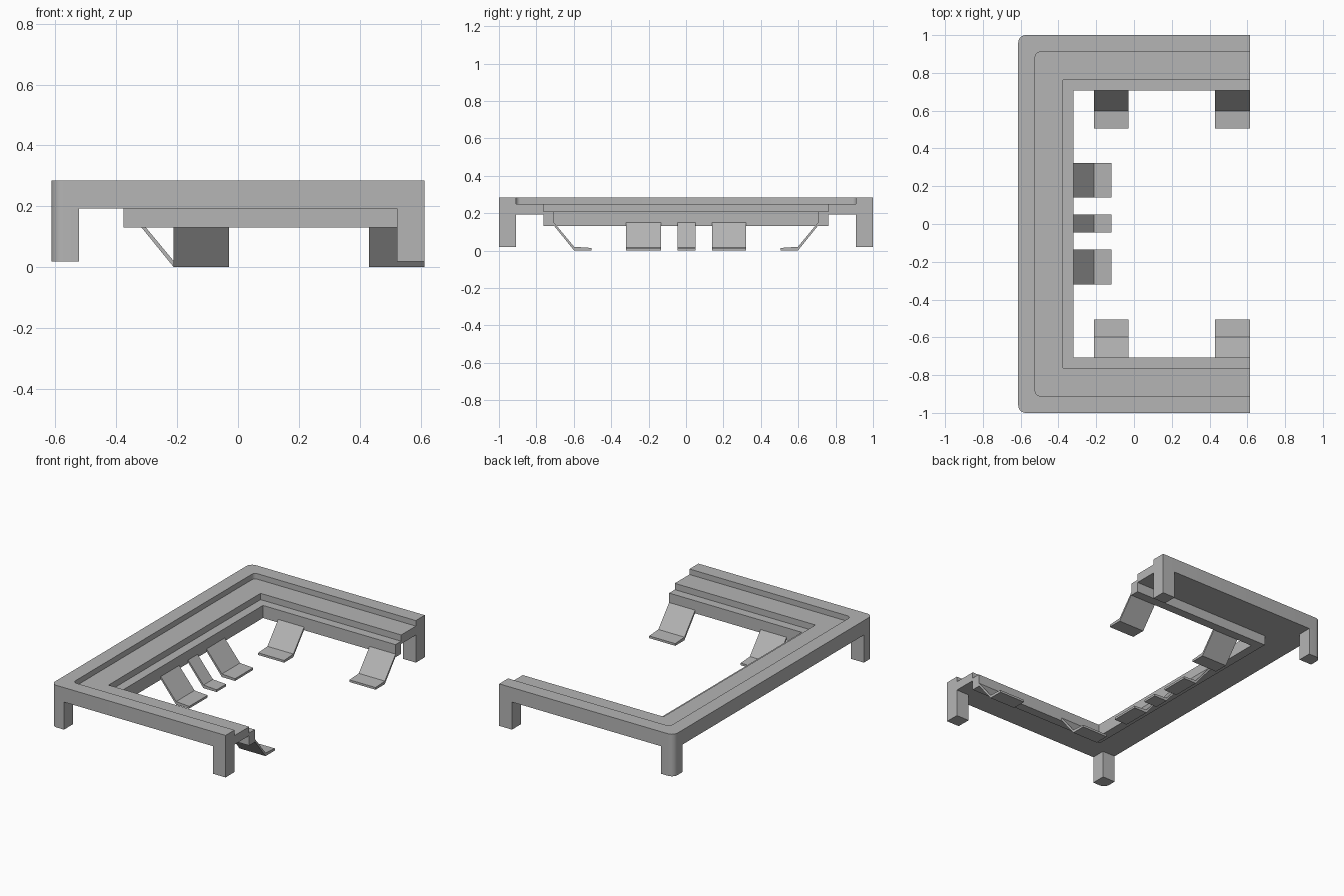
import bpy, bmesh, math

if "Cube" in bpy.data.objects:
    bpy.data.objects.remove(bpy.data.objects["Cube"])

X, Y = 0.613, 1.0     # half extents of the frame
SEG = 6               # segments per rounded corner

grey = bpy.data.materials.new("dark_grey")
grey.diffuse_color = (0.46, 0.46, 0.46, 1)
grey.use_nodes = True
grey.node_tree.nodes["Principled BSDF"].inputs["Base Color"].default_value = grey.diffuse_color


def finish(bm, name, smooth=False):
    bmesh.ops.remove_doubles(bm, verts=bm.verts, dist=1e-5)
    bmesh.ops.recalc_face_normals(bm, faces=bm.faces)
    me = bpy.data.meshes.new(name)
    bm.to_mesh(me)
    bm.free()
    me.materials.append(grey)
    ob = bpy.data.objects.new(name, me)
    bpy.context.collection.objects.link(ob)
    if smooth:
        bpy.ops.object.select_all(action='DESELECT')
        ob.select_set(True)
        bpy.context.view_layer.objects.active = ob
        bpy.ops.object.shade_smooth_by_angle(angle=math.radians(30))
    return ob


def corner(d, r):
    """Rounded corner at (-x, +y), inset by d, running from +y side to -x side."""
    cx, cy = -X + d + r, Y - d - r
    return [(cx + r * math.cos(a), cy + r * math.sin(a))
            for a in (math.pi / 2 * (1 + i / SEG) for i in range(SEG + 1))]


def prism(name, pts, to3d, a, b, smooth=False):
    """Extrude a 2D outline between a and b; to3d maps (u, v, w) to space."""
    bm = bmesh.new()
    lo = [bm.verts.new(to3d(u, v, a)) for u, v in pts]
    hi = [bm.verts.new(to3d(u, v, b)) for u, v in pts]
    n = len(pts)
    bm.faces.new(lo)
    bm.faces.new(hi)
    for i in range(n):
        j = (i + 1) % n
        bm.faces.new((lo[i], lo[j], hi[j], hi[i]))
    return finish(bm, name, smooth)


# U-shaped frame: stepped profile (inset, z, corner radius) swept round three sides
profile = [(0, 0.193, 0.04), (0, 0.285, 0.04), (0.09, 0.285, 0.025),
           (0.09, 0.25, 0.025), (0.237, 0.25, 0), (0.237, 0.21, 0),
           (0.294, 0.21, 0), (0.294, 0.13, 0), (0.237, 0.13, 0),
           (0.237, 0.193, 0)]
bm = bmesh.new()
loops = []
for d, z, r in profile:
    half = [(X, Y - d)] + corner(d, r)
    path = half + [(x, -y) for x, y in reversed(half)]
    loops.append([bm.verts.new((x, y, z)) for x, y in path])
for i, la in enumerate(loops):
    lb = loops[(i + 1) % len(loops)]
    for k in range(len(la) - 1):
        bm.faces.new((la[k], la[k + 1], lb[k + 1], lb[k]))
for end in (0, -1):
    bm.faces.new([l[end] for l in loops])
finish(bm, "frame", True)

# Four corner legs
t = 0.09
rounded = corner(0, 0.04) + [(-X, Y - t), (-X + t, Y - t), (-X + t, Y)]
square = [(X - t, Y - t), (X, Y - t), (X, Y), (X - t, Y)]
for s, side in ((1, "back"), (-1, "front")):
    place = lambda u, v, w, s=s: (u, s * v, w)
    prism(f"{side}_left_leg", rounded, place, 0.018, 0.193, True)
    prism(f"{side}_right_leg", square, place, 0.018, 0.193)

# Bent spring clips: outline is (distance inward from the lip, z)
clip = [(0, 0.15), (0.108, 0.02), (0.2, 0.014), (0.2, 0),
        (0.108, 0), (0, 0.133)]
for s, side in ((1, "back"), (-1, "front")):
    for i, (a, b) in enumerate(((-0.212, -0.03), (0.43, X))):
        prism(f"{side}_clip_{i + 1}", clip,
              lambda u, v, w, s=s: (w, s * (0.706 - u), v), a, b)
for i, (a, b) in enumerate(((-0.32, -0.135), (-0.045, 0.05), (0.14, 0.322))):
    prism(f"left_clip_{i + 1}", clip,
          lambda u, v, w: (-0.319 + u, w, v), a, b)
